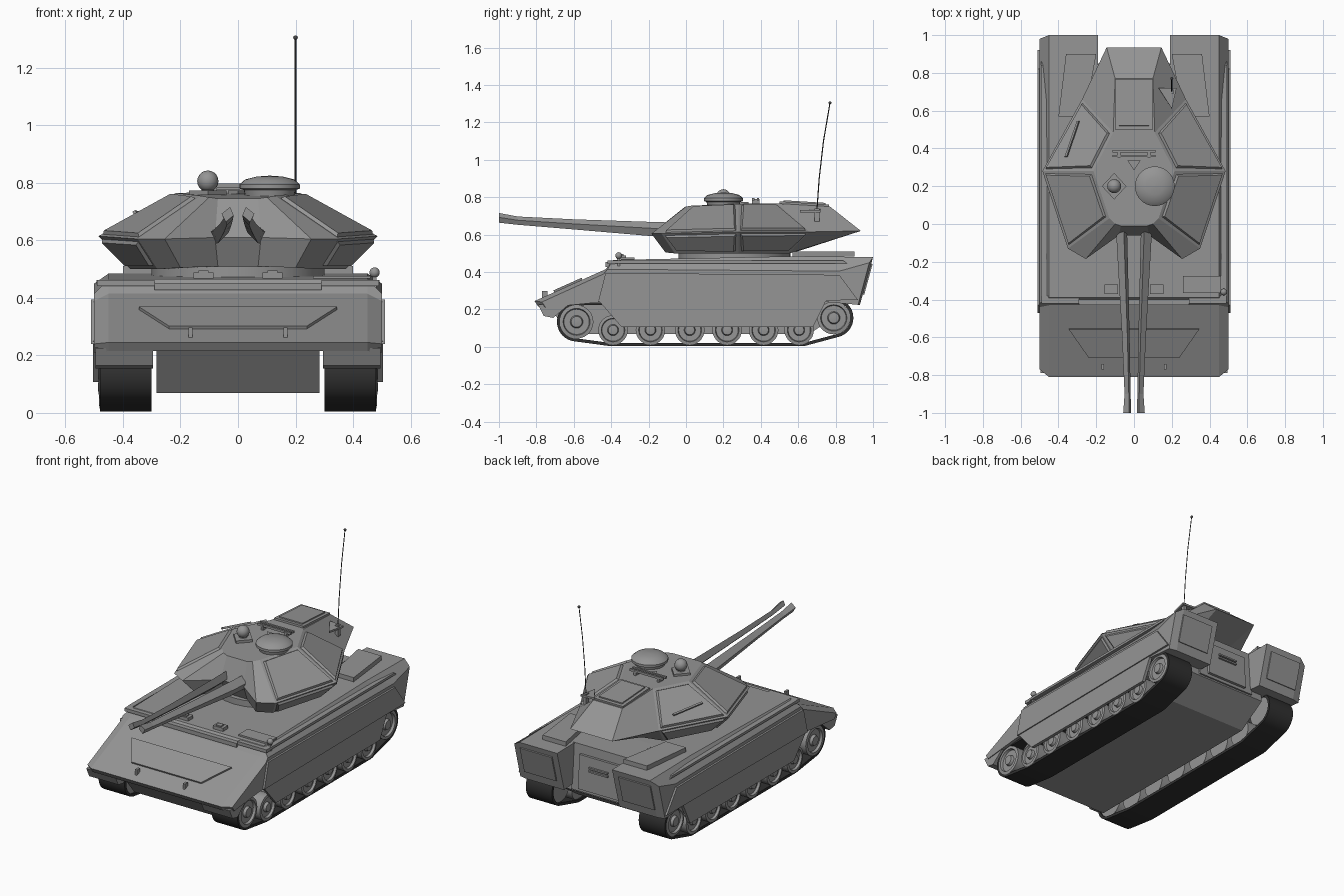
import bpy, bmesh, math
from mathutils import Vector
from mathutils.geometry import convex_hull_2d

cube = bpy.data.objects.get("Cube")
if cube:
    bpy.data.objects.remove(cube, do_unlink=True)


def material(name, v):
    m = bpy.data.materials.new(name)
    m.use_nodes = True
    m.diffuse_color = (v, v, v, 1)
    bsdf = next(n for n in m.node_tree.nodes if n.type == 'BSDF_PRINCIPLED')
    bsdf.inputs["Base Color"].default_value = (v, v, v, 1)
    return m


GREY = material("armour grey", 0.3)
BLACK = material("track black", 0.03)
DARK = material("antenna dark", 0.06)


def build(name, verts, faces, mat=GREY, smooth=False):
    me = bpy.data.meshes.new(name)
    me.from_pydata([tuple(v) for v in verts], [], faces)
    bm = bmesh.new()
    bm.from_mesh(me)
    bmesh.ops.remove_doubles(bm, verts=bm.verts, dist=1e-5)
    bmesh.ops.recalc_face_normals(bm, faces=bm.faces)
    bm.to_mesh(me)
    bm.free()
    me.materials.append(mat)
    ob = bpy.data.objects.new(name, me)
    bpy.context.collection.objects.link(ob)
    if smooth:
        bpy.ops.object.select_all(action='DESELECT')
        ob.select_set(True)
        bpy.context.view_layer.objects.active = ob
        bpy.ops.object.shade_smooth_by_angle(angle=math.radians(35))
    return ob


def loft(name, rings, mat=GREY, smooth=False, closed=False):
    n, k = len(rings[0]), len(rings)
    faces = []
    for r in range(k if closed else k - 1):
        a, b = r * n, (r + 1) % k * n
        faces += [(a + i, a + (i + 1) % n, b + (i + 1) % n, b + i) for i in range(n)]
    if not closed:
        faces += [tuple(range(n)), tuple(range((k - 1) * n, k * n))]
    return build(name, [p for r in rings for p in r], faces, mat, smooth)


def prism(name, profile, x0, x1, mat=GREY):
    return loft(name, [[(x, y, z) for y, z in profile] for x in (x0, x1)], mat)


def box(name, c, s, mat=GREY):
    x, y, z = c
    a, b, h = (v / 2 for v in s)
    return prism(name, [(y - b, z - h), (y + b, z - h), (y + b, z + h), (y - b, z + h)], x - a, x + a, mat)


def plate(name, pts, t=0.008):
    pts = [Vector(p) for p in pts]
    n = (pts[1] - pts[0]).cross(pts[2] - pts[0]).normalized() * t
    return loft(name, [[p - n for p in pts], [p + n for p in pts]])


def lathe(name, profile, c, axis='Z', mat=GREY, seg=28):
    rings = []
    for r, h in profile:
        ring = []
        for i in range(seg):
            a = math.tau * i / seg
            u, v = r * math.cos(a), r * math.sin(a)
            d = (u, v, h) if axis == 'Z' else (h, u, v)
            ring.append(Vector(c) + Vector(d))
        rings.append(ring)
    return loft(name, rings, mat, True)


def ball(name, c, r, mat=GREY):
    prof = [(max(r * math.sin(math.pi * i / 10), r * 0.02), -r * math.cos(math.pi * i / 10)) for i in range(11)]
    return lathe(name, prof, c, 'Z', mat, 16)


# hull: centre section with recessed rear, and two sponsons with bevelled shoulders
front = [(-0.79, 0.215), (-0.81, 0.245), (-0.43, 0.415), (-0.39, 0.465)]
prism("hull_centre", front + [(0.6, 0.485), (0.83, 0.485), (0.85, 0.2), (-0.5, 0.22)], -0.2, 0.2)
prism("lower_hull", [(-0.74, 0.22), (-0.62, 0.07), (0.66, 0.07), (0.84, 0.19), (0.82, 0.4), (-0.4, 0.4)], -0.283, 0.283)
full = front + [(0.6, 0.485), (1.0, 0.48), (0.93, 0.225), (0.75, 0.24), (-0.5, 0.235)]
outer = [(-0.75, 0.21), (-0.77, 0.24), (-0.44, 0.39), (-0.42, 0.415), (0.82, 0.405), (0.98, 0.45),
         (0.92, 0.225), (0.75, 0.24), (-0.5, 0.235)]

for side, s in (("left", 1), ("right", -1)):
    def m(x, y, z):
        return (s * x, y, z)

    loft(side + "_sponson", [[m(x, y, z) for y, z in p]
                             for x, p in ((0.19, full), (0.45, full), (0.5, outer))])
    # side armour
    prism(side + "_side_armour", [(-0.43, 0.395), (0.82, 0.385), (0.92, 0.25), (-0.47, 0.24)], s * 0.49, s * 0.512)
    prism(side + "_skirt", [(-0.47, 0.25), (-0.345, 0.107), (0.68, 0.107), (0.75, 0.25)], s * 0.486, s * 0.505)
    prism(side + "_shoulder_rail", [(-0.38, 0.447), (0.86, 0.447), (0.84, 0.462), (-0.38, 0.462)], s * 0.46, s * 0.492)
    prism(side + "_mudguard", [(-0.79, 0.225), (-0.76, 0.165), (-0.71, 0.155), (-0.61, 0.24)], s * 0.295, s * 0.495)
    # rear deck and stowage panels
    plate(side + "_deck_panel", [m(0.2, 0.9, 0.497), m(0.36, 0.9, 0.497), m(0.4, 0.57, 0.497), m(0.26, 0.57, 0.497)], 0.014)
    plate(side + "_stowage_panel", [m(0.23, 0.99, 0.445), m(0.45, 0.99, 0.445), m(0.45, 0.945, 0.28), m(0.23, 0.945, 0.28)])
    # track band wrapped around the wheel train
    circles = [(-0.585, 0.134, 0.105), (-0.4, 0.092, 0.088), (0.62, 0.092, 0.088), (0.79, 0.155, 0.105)]
    samples = [(y, z, r, math.tau * i / 32) for y, z, r in circles for i in range(32)]
    rim = [(y + r * math.cos(a), z + r * math.sin(a)) for y, z, r, a in samples]
    order = convex_hull_2d([Vector(p) for p in rim])
    rings = []
    for i in order:
        y, z, r, a = samples[i]
        q = r - 0.017
        iy, iz = y + q * math.cos(a), z + q * math.sin(a)
        rings.append([m(0.3, *rim[i]), m(0.48, *rim[i]), m(0.48, iy, iz), m(0.3, iy, iz)])
    loft(side + "_track", rings, BLACK, True, True)
    # wheels
    wheels = [(-0.585, 0.134, 0.09)] + [(y, 0.09, 0.079) for y in (-0.39, -0.19, 0.02, 0.22, 0.415, 0.605)]
    for i, (y, z, r) in enumerate(wheels + [(0.79, 0.155, 0.088)]):
        prof = [(r, 0.31), (r, 0.48), (r * 0.8, 0.483), (r * 0.75, 0.468), (r * 0.38, 0.468),
                (r * 0.32, 0.485), (r * 0.1, 0.487)]
        lathe(f"{side}_wheel_{i + 1}", [(a, s * h) for a, h in prof], (0, y, z), 'X')
    # headlamps, periscopes and lamps on the deck
    box(side + "_tow_lug", m(0.165, -0.755, 0.28), (0.014, 0.03, 0.035))
    box(side + "_periscope", m(0.12, -0.345, 0.478), (0.07, 0.05, 0.02))
    box(side + "_periscope_hood", m(0.12, -0.35, 0.488), (0.035, 0.03, 0.015))
    box(side + "_deck_lip", m(0.39, -0.4, 0.452), (0.2, 0.04, 0.02))
    # one blade-like barrel on each side of the centre line
    sections = [(0.02, 0.068, 0.625, 0.03, 0.038), (-0.18, 0.06, 0.63, 0.027, 0.038), (-0.6, 0.043, 0.655, 0.02, 0.027),
                (-0.9, 0.034, 0.675, 0.016, 0.022), (-1.0, 0.036, 0.69, 0.021, 0.026)]
    loft(side + "_barrel", [[m(x - w * 0.4, y, z + h), m(x + w, y, z + h * 0.1), m(x + w * 0.3, y, z - h),
                             m(x - w, y, z - h * 0.1)] for y, x, z, w, h in sections])

# front and rear plates
plate("glacis_plate", [(-0.345, -0.555, 0.362), (0.345, -0.555, 0.362), (0.24, -0.705, 0.295), (-0.24, -0.705, 0.295)])
box("front_step", (0, -0.415, 0.44), (0.58, 0.03, 0.025))
plate("rear_door", [(-0.14, 0.84, 0.43), (0.14, 0.84, 0.43), (0.14, 0.853, 0.22), (-0.14, 0.853, 0.22)], 0.012)
for z in (0.37, 0.35):
    box("door_handle", (0, 0.865, z), (0.13, 0.012, 0.01))
box("deck_grille", (0.36, -0.32, 0.472), (0.2, 0.09, 0.01))
ball("deck_lamp", (0.475, -0.36, 0.488), 0.018)
box("deck_lamp_post", (0.475, -0.36, 0.455), (0.015, 0.015, 0.05))

# turret: three faceted rings
bottom = [(0.07, -0.01, 0.51), (0.2, -0.11, 0.505), (0.28, -0.06, 0.5), (0.375, 0.28, 0.5),
          (0.23, 0.55, 0.5), (0.12, 0.61, 0.515)]
rim = [(0.08, -0.06, 0.61), (0.255, -0.185, 0.605), (0.35, -0.13, 0.605), (0.485, 0.28, 0.615),
       (0.275, 0.66, 0.615), (0.145, 0.935, 0.62)]
top = [(0.07, -0.01, 0.745), (0.1, 0.0, 0.75), (0.13, 0.03, 0.755), (0.215, 0.28, 0.765),
       (0.11, 0.485, 0.767), (0.1, 0.77, 0.75)]
turret = loft("turret", [h + [(-x, y, z) for x, y, z in reversed(h)] for h in (bottom, rim, top)])
bm = bmesh.new()
bm.from_mesh(turret.data)
panels = [f for f in bm.faces if len(f.verts) == 4 and f.calc_area() > 0.02
          and abs(f.calc_center_median().x) > 0.22]
bmesh.ops.inset_individual(bm, faces=panels, thickness=0.022)
bmesh.ops.inset_individual(bm, faces=panels, thickness=0.01, depth=0.012)
bm.to_mesh(turret.data)
bm.free()
lathe("turret_ring", [(0.3, 0.47), (0.3, 0.51)], (0, 0.26, 0))

# turret roof
plate("bustle_hatch", [(-0.1, 0.5, 0.77), (0.1, 0.5, 0.77), (0.1, 0.765, 0.753), (-0.1, 0.765, 0.753)])
plate("bustle_hatch_panel", [(-0.08, 0.52, 0.776), (0.08, 0.52, 0.776), (0.08, 0.745, 0.762), (-0.08, 0.745, 0.762)])
lathe("cupola", [(0.085, 0.75), (0.09, 0.775), (0.105, 0.78), (0.105, 0.795), (0.085, 0.812),
                 (0.045, 0.822), (0.004, 0.825)], (0.11, 0.2, 0))
plate("sight_base", [(-0.105, 0.13, 0.765), (-0.04, 0.2, 0.765), (-0.105, 0.27, 0.765), (-0.17, 0.2, 0.765)])
lathe("sight_neck", [(0.028, 0.765), (0.016, 0.785)], (-0.105, 0.2, 0))
ball("sight_head", (-0.105, 0.2, 0.806), 0.037)
for y in (0.36, 0.385):
    box("roof_rail", (0, y, 0.79), (0.23, 0.012, 0.014))
for x in (-0.08, 0.08):
    box("roof_rail_post", (x, 0.372, 0.775), (0.015, 0.04, 0.03))
plate("roof_wedge", [(-0.035, 0.335, 0.768), (0.035, 0.335, 0.768), (0, 0.285, 0.768)], 0.006)
plate("cheek_bar", [(-0.365, 0.355, 0.695), (-0.355, 0.355, 0.7), (-0.29, 0.545, 0.68), (-0.3, 0.545, 0.675)], 0.006)

# aerial
plate("aerial_bracket", [(0.13, 0.72, 0.73), (0.225, 0.72, 0.725), (0.2, 0.61, 0.725)], 0.006)
box("aerial_mount", (0.2, 0.7, 0.705), (0.02, 0.025, 0.07))
path = [(0.7, 0.73), (0.712, 0.9), (0.735, 1.1), (0.77, 1.305)]
loft("aerial", [[(0.2 + 0.003 * math.cos(a), y + 0.003 * math.sin(a), z)
                 for a in (0, math.tau / 4, math.tau / 2, math.tau * 0.75)] for y, z in path], DARK)
ball("aerial_tip", (0.2, 0.77, 1.305), 0.008, DARK)
